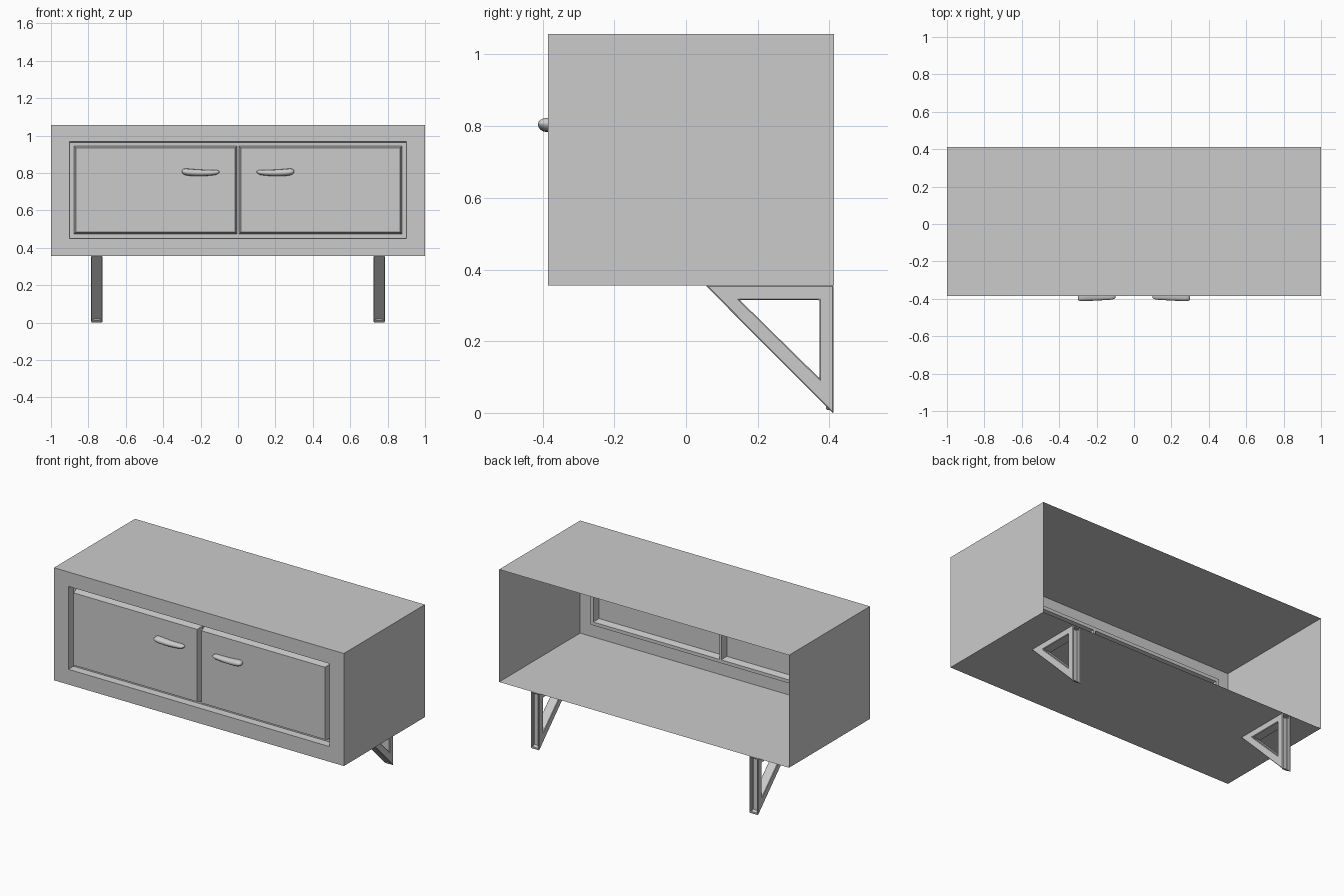
import bpy, bmesh, math

cube = bpy.data.objects.get("Cube")
if cube:
    bpy.data.objects.remove(cube, do_unlink=True)

grey = bpy.data.materials.new("plain grey")
grey.use_nodes = True
grey.diffuse_color = (0.6, 0.6, 0.6, 1)
grey.node_tree.nodes["Principled BSDF"].inputs["Base Color"].default_value = (0.6, 0.6, 0.6, 1)

FRONT, BACK = -0.385, 0.413
BASE, TOP = 0.355, 1.057
GROOVE = FRONT + 0.045


def make(name, bm):
    mesh = bpy.data.meshes.new(name)
    bm.to_mesh(mesh)
    bm.free()
    mesh.materials.append(grey)
    ob = bpy.data.objects.new(name, mesh)
    bpy.context.collection.objects.link(ob)
    return ob


def loft(rings, cap_start=False, cap_end=False):
    """Skin a list of point rings with quads."""
    bm = bmesh.new()
    loops = [[bm.verts.new(p) for p in ring] for ring in rings]
    n = len(loops[0])
    for a, b in zip(loops, loops[1:]):
        for i in range(n):
            j = (i + 1) % n
            bm.faces.new((a[i], a[j], b[j], b[i]))
    if cap_start:
        bm.faces.new(loops[0][::-1])
    if cap_end:
        bm.faces.new(loops[-1])
    return bm


def rect(x0, x1, z0, z1, y):
    return [(x0, y, z0), (x1, y, z0), (x1, y, z1), (x0, y, z1)]


# Cabinet shell: thin, open at the back, with a framed front opening
make("cabinet_shell", loft([
    rect(-1, 1, BASE, TOP, BACK),
    rect(-1, 1, BASE, TOP, FRONT),
    rect(-0.9, 0.9, 0.45, 0.967, FRONT),
    rect(-0.897, 0.897, 0.453, 0.964, GROOVE)]))

# Pressed doors: groove floor, tapered sides and flat front
doors = make("doors", loft([
    rect(0, 0.897, 0.453, 0.964, GROOVE),
    rect(0.006, 0.877, 0.474, 0.943, GROOVE),
    rect(0.015, 0.867, 0.483, 0.934, FRONT + 0.004)], cap_end=True))
doors.modifiers.new("Mirror", 'MIRROR')

# Handles: tapered, gently sagging half-round pulls
rings = []
STEPS, SIDES = 16, 12
for i in range(STEPS + 1):
    u = 0.5 - 0.5 * math.cos(math.pi * i / STEPS)
    side = 2 * u - 1
    end = max(0.12, math.sqrt(max(0, 1 - side ** 8)))
    half = (0.014 + 0.006 * u) * end
    depth = (0.019 + 0.011 * u) * (0.55 + 0.45 * end)
    z = 0.802 + 0.006 * side ** 2 - 0.003 * (1 - u)
    ring = []
    for k in range(SIDES):
        a = math.pi * k / (SIDES - 1)
        bulge = max(0, math.sin(a)) ** 0.7
        ring.append((0.1 + 0.2 * u, FRONT + 0.004 - (depth + 0.004) * bulge, z + half * math.cos(a)))
    rings.append(ring)
bm = loft(rings, True, True)
bmesh.ops.recalc_face_normals(bm, faces=bm.faces)
handles = make("handles", bm)
bpy.ops.object.select_all(action='DESELECT')
handles.select_set(True)
bpy.context.view_layer.objects.active = handles
bpy.ops.object.shade_smooth_by_angle(angle=math.radians(50))
handles.modifiers.new("Mirror", 'MIRROR')

# Legs: triangular frames with a shallow slot down the back bar
X0, X1 = 0.725, 0.785
outer = [(0.055, BASE), (0.411, BASE), (0.411, -0.002)]
inner = [(0.15, 0.315), (0.372, 0.315), (0.372, 0.097)]


def tri(points, x):
    return [(x, y, z) for y, z in points]


bm = loft([tri(outer, X0), tri(outer, X1), tri(inner, X1), tri(inner, X0), tri(outer, X0)])
bmesh.ops.remove_doubles(bm, verts=bm.verts, dist=0.0001)
bmesh.ops.recalc_face_normals(bm, faces=bm.faces)
back = [f for f in bm.faces if f.normal.y > 0.9 and f.calc_center_median().y > 0.4]
bmesh.ops.inset_region(bm, faces=back, thickness=0.013, depth=0)
bmesh.ops.inset_region(bm, faces=back, thickness=0.001, depth=-0.02)
legs = make("legs", bm)
bevel = legs.modifiers.new("Bevel", 'BEVEL')
bevel.width, bevel.segments = 0.003, 1
legs.modifiers.new("Mirror", 'MIRROR')
